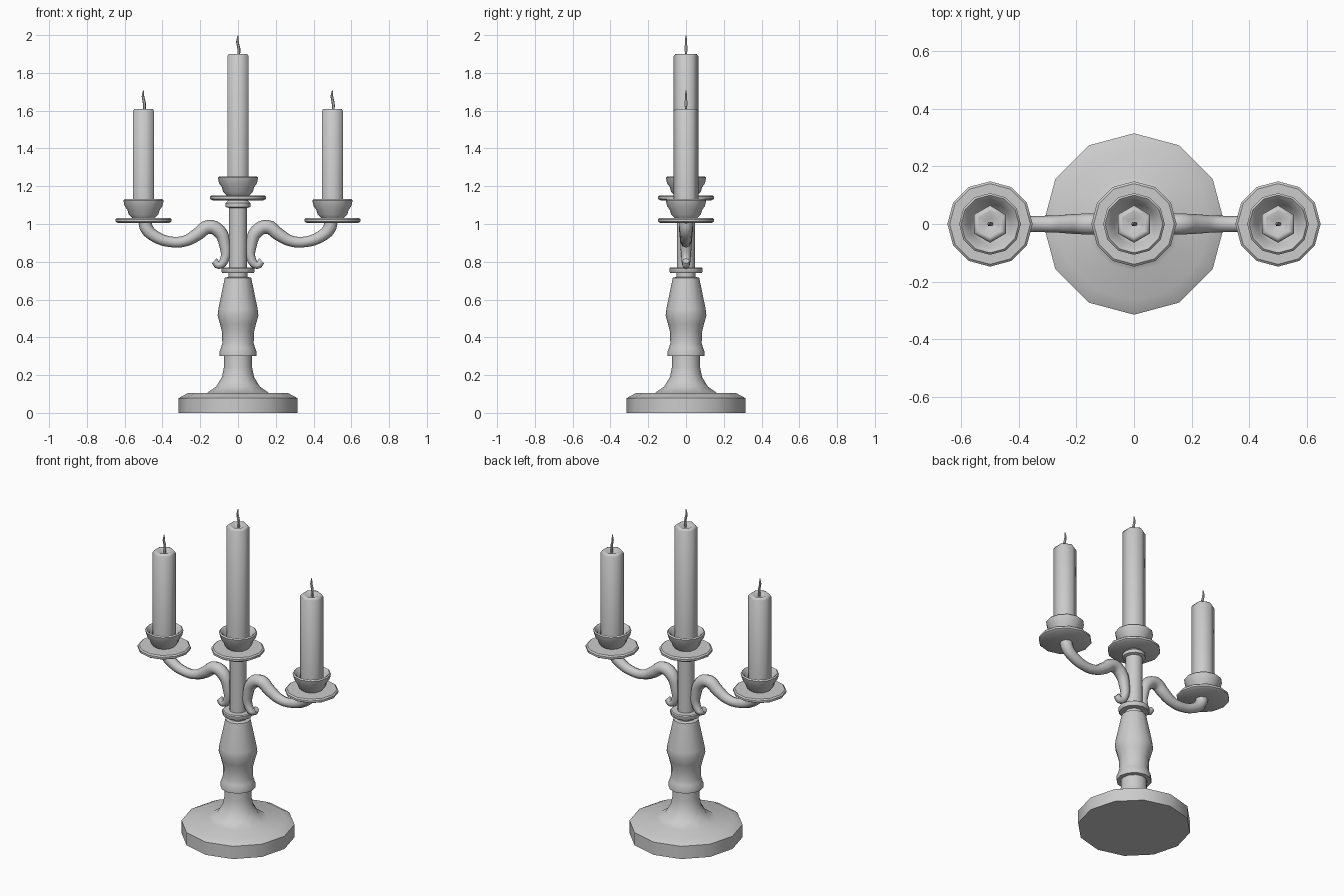
import bpy, bmesh, math
from mathutils import Vector

cube = bpy.data.objects.get("Cube")
if cube:
    bpy.data.objects.remove(cube, do_unlink=True)

# One plain grey for everything
grey = bpy.data.materials.new("plain grey")
grey.use_nodes = True
grey.diffuse_color = (0.6, 0.6, 0.6, 1)
grey.node_tree.nodes["Principled BSDF"].inputs["Base Color"].default_value = (0.6, 0.6, 0.6, 1)


def select(obj):
    bpy.ops.object.select_all(action='DESELECT')
    obj.select_set(True)
    bpy.context.view_layer.objects.active = obj


def lathe(name, profile, x=0, z=0, sides=12, smooth=40):
    """Turn a (radius, height) profile around the vertical axis."""
    bm = bmesh.new()
    verts = [bm.verts.new((0, r, h)) for r, h in profile]
    edges = [bm.edges.new(pair) for pair in zip(verts, verts[1:])]
    bmesh.ops.spin(bm, geom=verts + edges, cent=(0, 0, 0), axis=(0, 0, 1),
                   angle=math.tau, steps=sides, use_duplicate=False)
    bmesh.ops.remove_doubles(bm, verts=bm.verts, dist=0.0005)
    bmesh.ops.recalc_face_normals(bm, faces=bm.faces)
    mesh = bpy.data.meshes.new(name)
    bm.to_mesh(mesh)
    bm.free()
    obj = bpy.data.objects.new(name, mesh)
    bpy.context.collection.objects.link(obj)
    obj.location = (x, 0, z)
    mesh.materials.append(grey)
    select(obj)
    bpy.ops.object.shade_smooth_by_angle(angle=math.radians(smooth))
    return obj


def tube(name, points, resolution=4, sides=2):
    """Sweep a round section along (x, z, radius) points."""
    curve = bpy.data.curves.new(name, 'CURVE')
    curve.dimensions = '3D'
    curve.bevel_depth = 1
    curve.bevel_resolution = sides
    curve.resolution_u = resolution
    curve.use_fill_caps = True
    spline = curve.splines.new('BEZIER')
    spline.bezier_points.add(len(points) - 1)
    for p, (x, z, r) in zip(spline.bezier_points, points):
        p.co = (x, 0, z)
        p.radius = r
        p.handle_left_type = p.handle_right_type = 'AUTO'
    curve.materials.append(grey)
    obj = bpy.data.objects.new(name, curve)
    bpy.context.collection.objects.link(obj)
    select(obj)
    bpy.ops.object.convert(target='MESH')
    obj = bpy.context.object
    bpy.ops.object.shade_smooth_by_angle(angle=math.radians(50))
    return obj


# Foot and turned stem
lathe("base", [(0, 0), (.315, 0), (.315, .078), (.265, .105), (.165, .105),
               (.115, .14), (.085, .19), (.075, .24), (.073, .31), (0, .31)])
lathe("baluster", [(0, .3), (.098, .3), (.098, .325), (.09, .345), (.083, .37),
                   (.085, .43), (.095, .47), (.108, .515), (.104, .55),
                   (.07, .715), (.05, .72), (.05, .75), (0, .75)])
lathe("collar", [(0, .74), (.082, .74), (.088, .748), (.088, .765), (.082, .77), (0, .77)])
lathe("column", [(0, .76), (.048, .76), (.048, 1.085), (.065, 1.09), (.065, 1.11),
                 (.05, 1.125), (0, 1.125)])

# Drip plate, cup, candle and wick for each of the three lights
PLATE = [(0, 0), (.135, 0), (.148, .008), (.148, .02), (.14, .027), (0, .027)]
CUP = [(0, .02), (.055, .022), (.078, .045), (.086, .07), (.1, .09), (.107, .12),
       (.1, .127), (.086, .115), (.072, .08), (.055, .06), (0, .06)]


def light(side, x, z, top):
    lathe(side + "_drip_plate", PLATE, x, z)
    lathe(side + "_cup", CUP, x, z)
    h = top - z
    lathe(side + "_candle", [(0, .05), (.065, .05), (.065, h - .012), (.056, h),
                             (.045, h), (.018, h - .012), (0, h - .014)],
          x, z, sides=6, smooth=62)
    tube(side + "_wick", [(x + .004, top - .015, .007), (x + .004, top + .03, .008),
                          (x - .003, top + .065, .007), (x, top + .097, .003)], 3, 1)


light("centre", 0, 1.125, 1.9)
light("left", .5, 1.005, 1.61)
light("right", -.5, 1.005, 1.61)

# Scrolling arms, mirrored across the stem
ARM = [(.126, .805, .018), (.102, .782, .02), (.072, .81, .024), (.07, .89, .03),
       (.098, .96, .036), (.155, .985, .037), (.215, .945, .034), (.28, .91, .029),
       (.36, .906, .028), (.44, .935, .031), (.483, .975, .034), (.492, 1.012, .036)]
for side, sign in (("left", 1), ("right", -1)):
    tube(side + "_arm", [(sign * x, z, r) for x, z, r in ARM])
